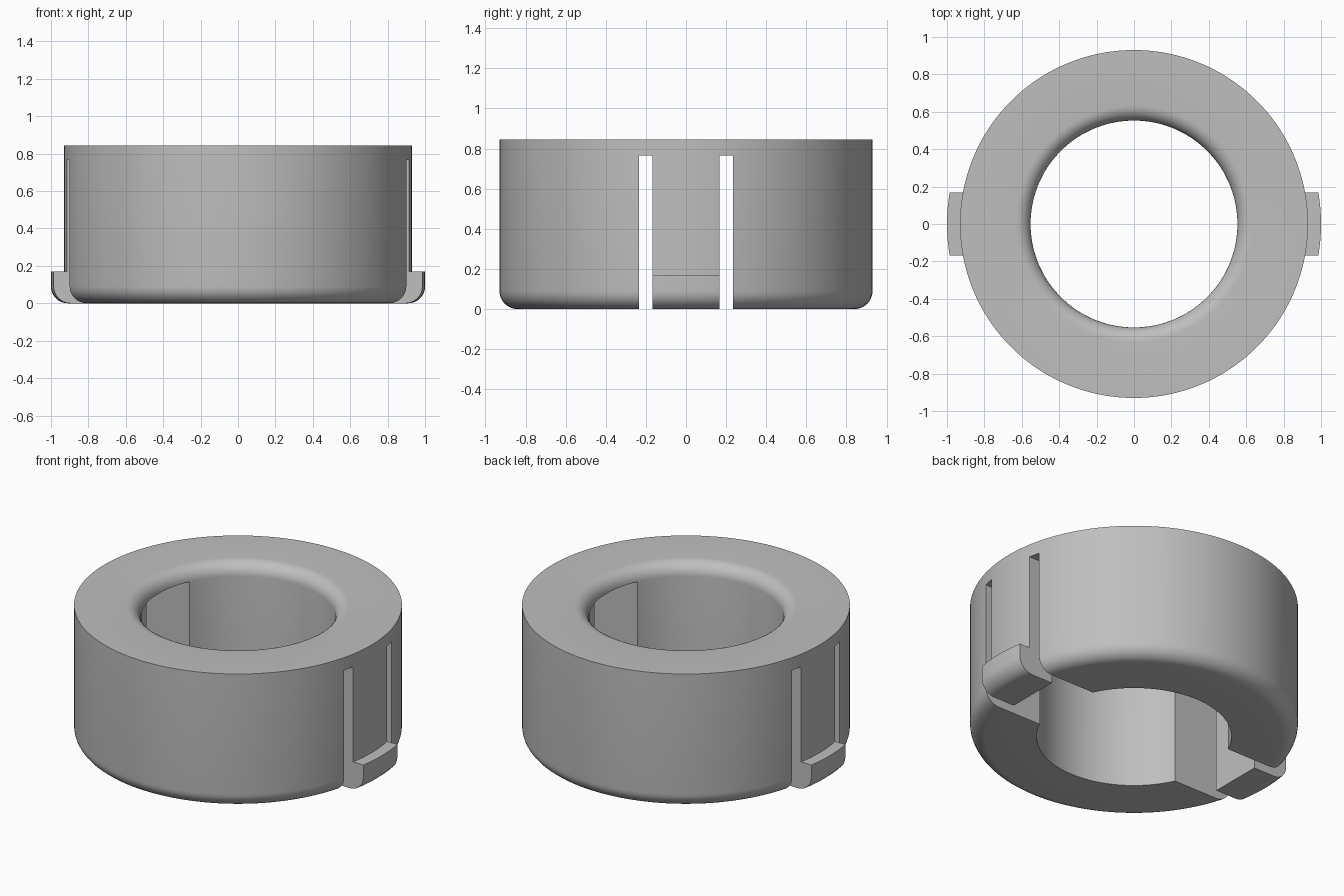
import bpy
import math

SEGMENTS = 144
R_OUT, R_IN, R_LIP = 0.93, 0.553, 1.0
HEIGHT, SLOT_TOP, LIP_TOP = 0.845, 0.765, 0.17
FILLET, RIM = 0.09, 0.08

cube = bpy.data.objects.get("Cube")
if cube:
    bpy.data.objects.remove(cube, do_unlink=True)

grey = bpy.data.materials.new("plain grey")
grey.use_nodes = True
colour = (0.52, 0.52, 0.52, 1)
grey.diffuse_color = colour
grey.node_tree.nodes["Principled BSDF"].inputs["Base Color"].default_value = colour


def add_mesh(name, verts, faces):
    mesh = bpy.data.meshes.new(name)
    mesh.from_pydata(verts, [], faces)
    mesh.materials.append(grey)
    obj = bpy.data.objects.new(name, mesh)
    bpy.context.collection.objects.link(obj)
    return obj


def arc(r, z, radius, start, end, steps=8):
    """Points of a fillet in the radius-height plane."""
    angles = [math.radians(start + (end - start) * i / steps) for i in range(steps + 1)]
    return [(r + radius * math.cos(a), z + radius * math.sin(a)) for a in angles]


def lathe(name, profile):
    """Spin a closed anticlockwise profile around the z axis."""
    n = len(profile)
    verts, faces = [], []
    for s in range(SEGMENTS):
        a = math.tau * s / SEGMENTS
        verts += [(r * math.cos(a), r * math.sin(a), z) for r, z in profile]
        t = (s + 1) % SEGMENTS
        faces += [(s * n + i, t * n + i, t * n + (i + 1) % n, s * n + (i + 1) % n)
                  for i in range(n)]
    return add_mesh(name, verts, faces)


def box(name, low, high):
    bpy.ops.mesh.primitive_cube_add(size=1, location=[(a + b) / 2 for a, b in zip(low, high)])
    obj = bpy.context.object
    obj.name = name
    obj.scale = [b - a for a, b in zip(low, high)]
    obj.data.materials.append(grey)
    obj.hide_render = True
    return obj


def combine(target, tool, operation):
    """Apply a boolean and discard the tool."""
    mod = target.modifiers.new("cut", "BOOLEAN")
    mod.operation, mod.object, mod.solver = operation, tool, "EXACT"
    bpy.ops.object.select_all(action="DESELECT")
    bpy.context.view_layer.objects.active = target
    target.select_set(True)
    bpy.ops.object.modifier_apply(modifier=mod.name)
    bpy.data.objects.remove(tool, do_unlink=True)


# Ring body with a rounded outer foot and a rounded upper bore
ring = lathe("ring_body",
             [(R_IN, 0)] + arc(R_OUT - FILLET, FILLET, FILLET, -90, 0)
             + [(R_OUT, HEIGHT)]
             + arc(R_IN + RIM, HEIGHT - RIM, RIM, 90, 180))

# Channel across the ring, leaving room for the clips
combine(ring, box("channel_cutter", (-1.2, -0.235, -0.2), (1.2, 0.235, SLOT_TOP)), "DIFFERENCE")

# Spring clips with an outward lip, one on each side
for side, sign in (("left", 1), ("right", -1)):
    clip = lathe(side + "_clip",
                 [(0.6, 0)] + arc(R_LIP - FILLET, FILLET, FILLET, -90, 0)
                 + [(R_LIP, LIP_TOP), (R_OUT, LIP_TOP), (R_OUT, SLOT_TOP), (0.6, SLOT_TOP)])
    xs = sorted((sign * 0.75, sign * 1.2))
    combine(clip, box("clip_cutter", (xs[0], -0.168, -0.2), (xs[1], 0.168, 1)), "INTERSECT")

# Smooth the curved walls, keep the edges crisp
for obj in bpy.context.collection.objects:
    if obj.name in ("ring_body", "left_clip", "right_clip"):
        bpy.ops.object.select_all(action="DESELECT")
        bpy.context.view_layer.objects.active = obj
        obj.select_set(True)
        bpy.ops.object.shade_smooth_by_angle(angle=math.radians(30))
